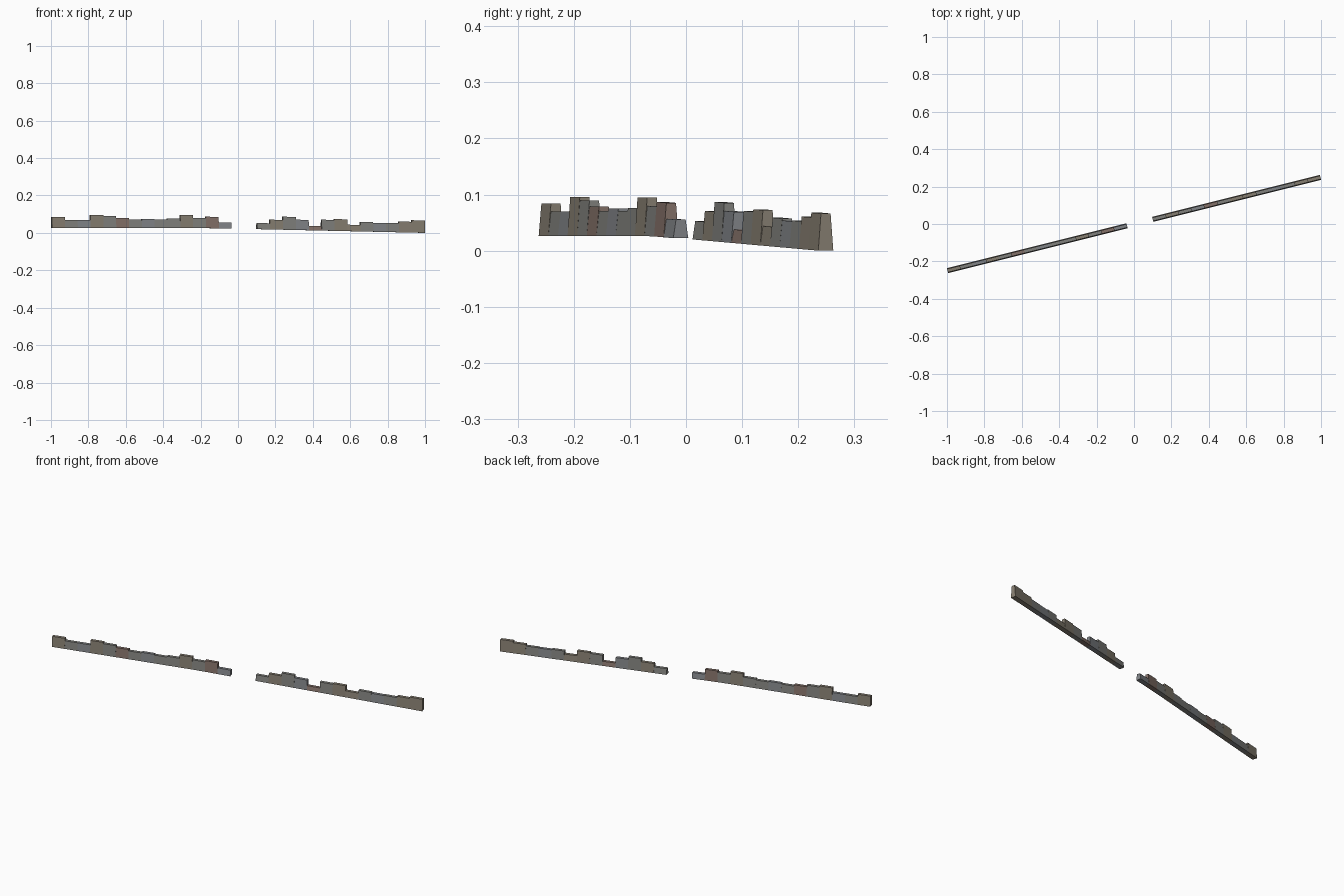
import bpy, bmesh, random
from mathutils import Vector

if "Cube" in bpy.data.objects:
    bpy.data.objects.remove(bpy.data.objects["Cube"])

random.seed(4)

# wall line across the ground plan
along = Vector((0.97014, 0.24254, 0))
across = Vector((-0.24254, 0.97014, 0))
BASE_HALF, TOP_HALF = 0.0138, 0.0088

# stone colours
def stone(name, rgb):
    m = bpy.data.materials.new(name)
    m.diffuse_color = (*rgb, 1)
    m.use_nodes = True
    m.node_tree.nodes["Principled BSDF"].inputs["Base Color"].default_value = m.diffuse_color
    return m

mats = [stone("tan_stone", (0.24, 0.21, 0.165)),
        stone("grey_stone", (0.22, 0.22, 0.205)),
        stone("blue_grey_stone", (0.22, 0.23, 0.245)),
        stone("red_stone", (0.23, 0.165, 0.14))]

# ground height under the wall
def ground(x):
    if x < -0.2:
        return 0.026
    if x < 0.03:
        return 0.026 - 0.004 * (x + 0.2) / 0.17
    return 0.020 * (1 - (x - 0.1) / 0.8967)

# one battered block with a sloped foot
def block(name, x0, x1, top, mat):
    bm = bmesh.new()
    rings = []
    g0, g1 = max(ground(x0), 0), max(ground(x1), 0)
    tilt = (g1 - g0) / 2
    for x, g, t in ((x0, g0, top - tilt), (x1, g1, top + tilt)):
        c = Vector((x, x * 0.25, 0))
        rings.append([bm.verts.new(c + across * o + Vector((0, 0, z)))
                      for o, z in ((-BASE_HALF, g), (BASE_HALF, g),
                                   (TOP_HALF, t), (-TOP_HALF, t))])
    a, b = rings
    bm.faces.new(a)
    bm.faces.new(b[::-1])
    for i in range(4):
        j = (i + 1) % 4
        bm.faces.new((a[i], a[j], b[j], b[i]))
    bmesh.ops.recalc_face_normals(bm, faces=bm.faces)
    me = bpy.data.meshes.new(name)
    bm.to_mesh(me)
    bm.free()
    me.materials.append(mats[mat])
    ob = bpy.data.objects.new(name, me)
    bpy.context.collection.objects.link(ob)

# a run of equal-length blocks with uneven tops
def run(name, x0, x1, tops, tones):
    step = (x1 - x0) / len(tops)
    for i, (t, m) in enumerate(zip(tops, tones)):
        block(f"{name}_{i + 1}", x0 + i * step, x0 + (i + 1) * step, t, mats and m)

run("left_wall_block", -0.9967, -0.037,
    [.084, .070, .070, .096, .089, .079, .071, .075, .071, .076, .095, .079, .086, .056],
    [0, 1, 2, 0, 1, 3, 1, 2, 1, 1, 0, 1, 3, 2])
run("right_wall_block", 0.1, 0.9967,
    [.052, .070, .086, .070, .037, .070, .073, .043, .058, .053, .053, .060, .067],
    [1, 0, 1, 2, 3, 1, 0, 0, 1, 2, 1, 0, 0])
